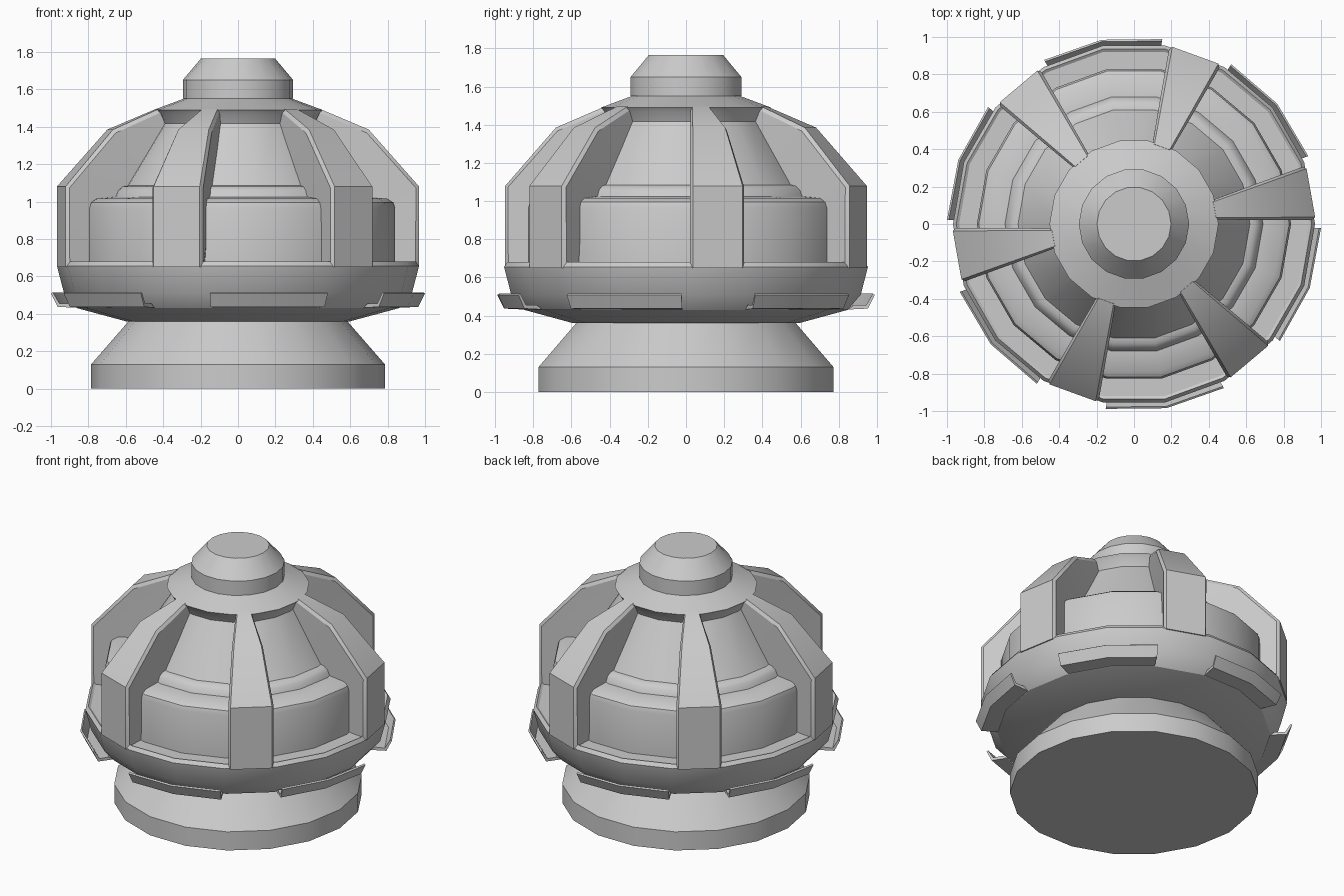
import bpy, bmesh
from math import radians, cos, sin
from mathutils import Vector

if "Cube" in bpy.data.objects:
    bpy.data.objects.remove(bpy.data.objects["Cube"])

SIDES = 18
STEP = 20  # degrees per facet


def finish(name, bm, angle=30):
    bmesh.ops.remove_doubles(bm, verts=bm.verts, dist=1e-5)
    bmesh.ops.recalc_face_normals(bm, faces=bm.faces)
    me = bpy.data.meshes.new(name)
    bm.to_mesh(me)
    bm.free()
    ob = bpy.data.objects.new(name, me)
    bpy.context.collection.objects.link(ob)
    bpy.ops.object.select_all(action='DESELECT')
    ob.select_set(True)
    bpy.context.view_layer.objects.active = ob
    bpy.ops.object.shade_smooth_by_angle(angle=radians(angle))
    return ob


def polar(r, deg, z):
    return Vector((r * cos(radians(deg)), r * sin(radians(deg)), z))


def skin(bm, sections):
    """Join closed cross-sections in order and cap both ends."""
    rows = [[bm.verts.new(p) for p in s] for s in sections]
    n = len(rows[0])
    for a, b in zip(rows, rows[1:]):
        for j in range(n):
            k = (j + 1) % n
            bm.faces.new((a[j], a[k], b[k], b[j]))
    bm.faces.new(rows[0])
    bm.faces.new(rows[-1])


def lathe(name, profile):
    """18-sided solid of revolution, closed by flat ends."""
    bm = bmesh.new()
    skin(bm, [[polar(r, STEP * i, z) for i in range(SIDES)] for r, z in profile])
    return finish(name, bm)


# Foot, lower bowl with window sills, inner core
lathe("base", [(.785, 0), (.785, .13), (.585, .36), (.585, .40)])
lathe("lower_body", [(.56, .36), (.60, .36), (.86, .43), (.93, .51), (.968, .655),
                     (.95, .68), (.935, .67), (.70, .67)])
lathe("inner_core", [(.80, .60), (.84, .66), (.84, .965), (.83, .995), (.80, 1.015),
                     (.69, 1.025), (.675, 1.06), (.65, 1.08), (.62, 1.085), (.39, 1.45)])

# Crown ring and cap
lathe("crown", [(.30, 1.40), (.405, 1.405), (.435, 1.47), (.452, 1.49), (.29, 1.55),
                (.295, 1.55), (.295, 1.65), (.198, 1.765)])

# Six ribs: outer face, narrow chamfer, deep side walls -> (radius, height, inset)
OUTER = [(.975, .65, .038), (.975, 1.08, .038), (.705, 1.385, .036), (.445, 1.495, .034)]
CHAMFER = [(.953, .65, .022), (.955, 1.073, .022), (.692, 1.367, .022), (.437, 1.475, .024)]
INNER = [(.75, .65, .045), (.58, 1.06, .035), (.38, 1.34, .026), (.34, 1.42, .024)]
bm = bmesh.new()
for i in range(6):
    a0, a1 = i * 60, i * 60 + STEP
    side = (polar(1, a1, 0) - polar(1, a0, 0)).normalized()
    sections = []
    for rings in zip(INNER, CHAMFER, OUTER):
        left = [polar(r, a0, z) + side * w for r, z, w in rings]
        right = [polar(r, a1, z) - side * w for r, z, w in reversed(rings)]
        sections.append(left + right)
    skin(bm, sections)
finish("ribs", bm)

# Six lipped tabs under the windows
TAB = [(.86, .432), (.965, .437), (1.0, .508), (.99, .515), (.955, .455), (.89, .455)]
bm = bmesh.new()
for i in range(6):
    mid = i * 60 + 40
    skin(bm, [[polar(r, mid + d, z) for r, z in TAB] for d in (-18.7, 0, 18.7)])
finish("lower_tabs", bm)
